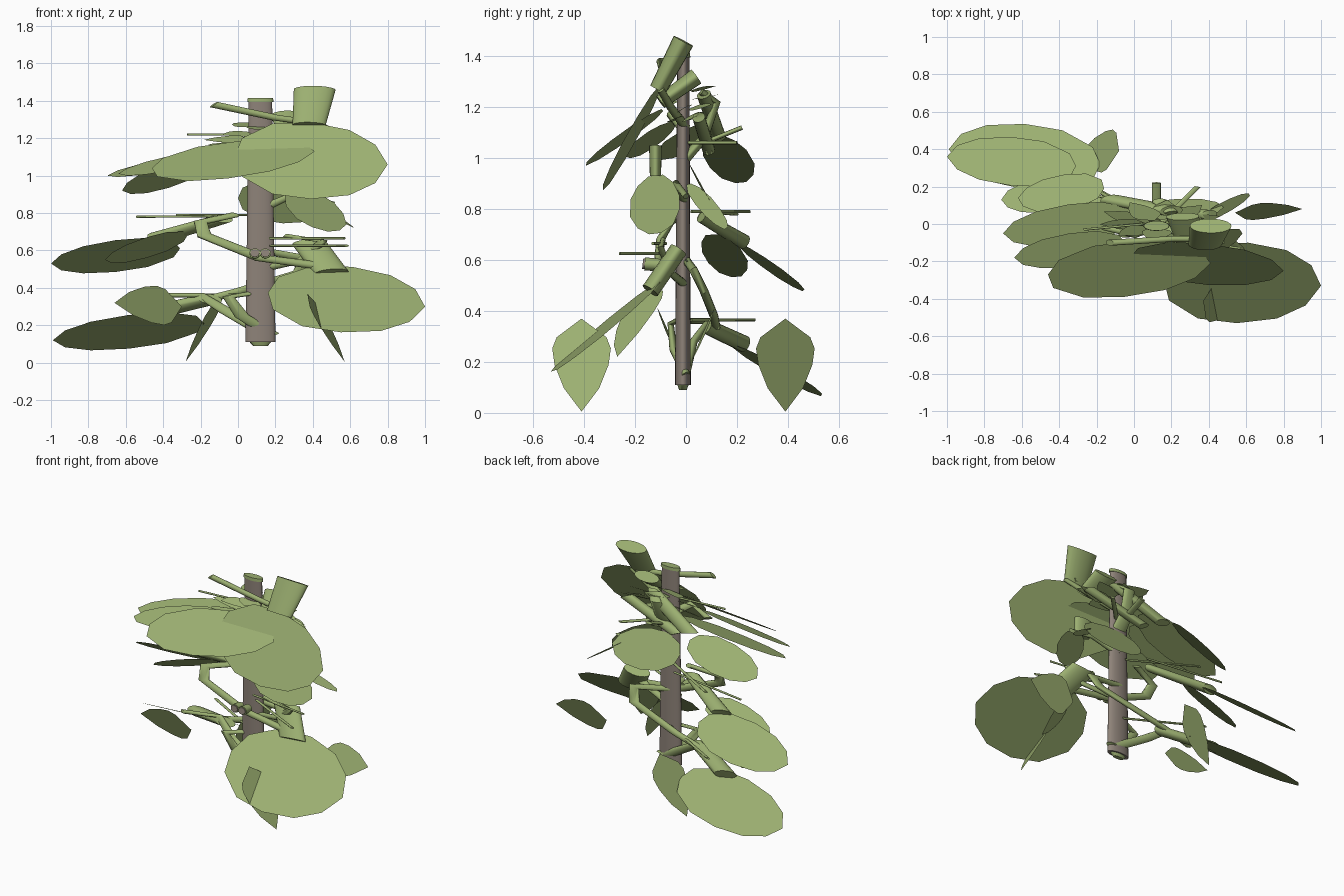
import bpy, bmesh, math
from mathutils import Vector

if "Cube" in bpy.data.objects:
    bpy.data.objects.remove(bpy.data.objects["Cube"])

STRETCH = 2.6  # the whole plant is flattened: tubes are wider along x


def material(name, rgb):
    m = bpy.data.materials.new(name)
    m.diffuse_color = (*rgb, 1)
    m.use_nodes = True
    m.node_tree.nodes["Principled BSDF"].inputs["Base Color"].default_value = m.diffuse_color
    return m


GREEN = material("leaf_green", (0.33, 0.43, 0.165))
BROWN = material("bark_brown", (0.27, 0.225, 0.19))


def finish(bm, name, mat, smooth=False):
    me = bpy.data.meshes.new(name)
    bmesh.ops.recalc_face_normals(bm, faces=bm.faces[:])
    bm.to_mesh(me)
    bm.free()
    me.materials.append(mat)
    ob = bpy.data.objects.new(name, me)
    bpy.context.collection.objects.link(ob)
    if smooth:
        bpy.context.view_layer.objects.active = ob
        ob.select_set(True)
        bpy.ops.object.shade_smooth_by_angle(angle=math.radians(50))
        ob.select_set(False)
    return ob


BROAD = [(.05, .5), (.25, .92), (.5, 1), (.75, .85), (.92, .5)]
KITE = [(.2, .85), (.32, 1), (.5, .92), (.75, .6)]


def leaf(name, base, tip, half, shape=BROAD):
    """Flat blade from base to tip; half is the half-width vector."""
    b, t, h = Vector(base), Vector(tip), Vector(half)
    pts = [b] + [b.lerp(t, u) + h * w for u, w in shape] + [t]
    pts += [b.lerp(t, u) - h * w for u, w in reversed(shape)]
    bm = bmesh.new()
    bm.faces.new([bm.verts.new(p) for p in pts])
    return finish(bm, name, GREEN)


def tube(name, path, r0, r1, mat=GREEN, sides=20, stretch=STRETCH):
    """Capped tapering tube along a path, stretched along x."""
    pts = [Vector((x / stretch, y, z)) for x, y, z in path]
    bm = bmesh.new()
    rings = []
    for i, p in enumerate(pts):
        d = (pts[min(i + 1, len(pts) - 1)] - pts[max(i - 1, 0)]).normalized()
        ref = Vector((0, 1, 0)) if abs(d.y) < .9 else Vector((1, 0, 0))
        u = d.cross(ref).normalized()
        v = d.cross(u)
        r = r0 + (r1 - r0) * i / (len(pts) - 1)
        ring = []
        for k in range(sides):
            a = 2 * math.pi * k / sides
            q = p + (u * math.cos(a) + v * math.sin(a)) * r
            ring.append(bm.verts.new((q.x * stretch, q.y, q.z)))
        rings.append(ring)
    for a, b in zip(rings, rings[1:]):
        for k in range(sides):
            n = (k + 1) % sides
            bm.faces.new((a[k], a[n], b[n], b[k]))
    bm.faces.new(rings[0])
    bm.faces.new(rings[-1])
    return finish(bm, name, mat, True)


# trunk with green ends
tube("trunk", [(.12, -.012, .11), (.12, -.012, .75), (.12, -.01, 1.41)], .031, .024, BROWN)
tube("trunk_foot", [(.12, -.012, .09), (.12, -.012, .115)], .015, .024)
tube("trunk_cap", [(.12, -.01, 1.395), (.12, -.01, 1.415)], .027, .026)

# large upper leaves
leaf("upper_leaf_right", (-.02, -.18, 1.1), (.80, -.25, 1.06), (.0, .11, .205))
leaf("upper_leaf_front", (-.46, -.27, 1.04), (.41, -.21, 1.13), (.03, .15, .1))
leaf("upper_leaf_left", (0, .04, 1.13), (-.7, -.05, 1.0), (0, .11, .035))
leaf("upper_leaf_left_front", (-.05, -.1, 1.13), (-.64, -.18, 1.01), (0, .09, .04))
leaf("upper_leaf_back", (-.16, .19, 1.07), (-.62, .14, .92), (.02, .1, -.06))

# middle leaves
leaf("middle_leaf_front", (.25, -.19, .89), (.58, -.05, .74), (.02, .07, .09))
leaf("middle_leaf_right", (0, .06, .88), (.48, .09, .84), (0, .06, -.115))
leaf("middle_leaf_right_low", (.34, .02, .9), (.62, .15, .72), (.03, .05, -.01))
leaf("middle_leaf_left", (-.31, .31, .61), (-1.0, .36, .53), (0, .13, -.085))
leaf("middle_leaf_back", (-.27, .17, .68), (-.71, .13, .55), (0, .09, -.055))

# lower leaves
leaf("lower_leaf_right", (.16, -.3, .375), (1.0, -.33, .3), (.03, .215, .175))
leaf("lower_leaf_left", (-.18, .32, .21), (-.99, .4, .12), (0, .175, -.09))
leaf("inner_leaf", (.38, -.13, .5), (.52, -.27, .22), (.05, .08, .04), KITE)
leaf("hanging_leaf_front", (.37, -.41, .37), (.57, -.41, .005), (.03, .115, 0), KITE)
leaf("hanging_leaf_back", (-.08, .39, .37), (-.28, .39, .005), (.03, .115, 0), KITE)
for s, name in ((1, "side_leaf_left"), (-1, "side_leaf_right")):
    leaf(name, (.12 - s * .42, -.06 * s, .3), (.12 - s * .78, -.08 * s, .32),
         (-.02 * s, -.045 * s, .105), KITE)

# thick cut stalks
tube("top_stalk", [(.38, -.11, 1.27), (.41, -.01, 1.46)], .034, .043)
tube("top_cross_stalk", [(.3, -.1, 1.22), (.26, .04, 1.32)], .028, .034)
tube("upper_stalk", [(.32, -.12, .93), (.31, -.12, 1.05)], .022, .025)
tube("middle_stalk", [(.5, -.14, .48), (.38, -.03, .64)], .036, .036)
tube("left_stalk", [(-.42, .23, .67), (-.08, .06, .77)], .03, .024)
tube("lower_stalk", [(-.45, .23, .27), (-.15, .08, .34)], .033, .03)
tube("crown_stalk_back", [(-.12, .13, 1.08), (.2, .07, 1.25)], .028, .028)
tube("crown_stalk_right", [(0, .09, 1.03), (.4, .05, 1.16)], .025, .025)

# bent stems growing from the trunk
tube("bent_stem_left", [(.14, 0, .16), (-.07, .03, .28), (-.2, .09, .36), (-.42, .02, .36)], .018, .012)
tube("bent_stem_front", [(.42, -.12, .52), (.12, -.11, .56), (-.18, -.1, .68),
                         (-.2, -.06, .75), (-.02, 0, .79)], .02, .014)
tube("bent_stem_back", [(.12, 0, .6), (.36, .03, .56), (.33, .07, .48),
                        (0, .11, .38), (-.2, .12, .33)], .017, .017)
tube("bent_stem_foot", [(.18, 0, .15), (.02, -.05, .25), (-.05, -.06, .35), (.12, 0, .38)], .017, .012)
tube("bent_stem_right", [(.12, 0, .5), (.35, -.06, .55), (.45, -.1, .65), (.25, -.09, .68)], .017, .01)
tube("upper_stem_front", [(.42, -.08, 1.28), (.2, -.08, 1.31), (-.13, -.1, 1.38)], .015, .016)
tube("upper_stem_back", [(.12, 0, 1.0), (.12, .07, 1.08), (.14, .12, 1.22), (.2, .06, 1.26)], .02, .014)
tube("upper_stem_left", [(.12, 0, 1.1), (0, -.06, 1.17), (-.15, -.02, 1.13)], .018, .014)
tube("upper_stem_right", [(.12, 0, 1.12), (.28, -.06, 1.2), (.46, -.1, 1.27)], .018, .014)
tube("middle_stem_right", [(.12, 0, .82), (.3, -.04, .9), (.5, 0, .85)], .016, .012)

# pair of cut twig ends on the front: green collar around a brown core
for i, x in enumerate((.09, .146)):
    tube(f"twig_collar_{i}", [(x, -.1, .58), (x, -.162, .585)], .024, .026, GREEN, 20, 1.15)
    tube(f"twig_core_{i}", [(x, -.12, .58), (x, -.17, .586)], .021, .021, BROWN, 20, 1.15)

# thin level twigs
tube("twig_left", [(-.54, .2, .78), (0, .12, .785)], .006, .006)
tube("twig_left_back", [(-.32, .25, .79), (.08, .02, .79)], .006, .006)
tube("twig_right", [(.17, -.08, .665), (.57, -.13, .665)], .006, .006)
tube("twig_right_front", [(.18, -.06, .625), (.58, -.26, .625)], .006, .006)
tube("twig_low", [(.1, .02, .365), (-.35, .27, .365)], .006, .006)
tube("twig_top", [(-.27, -.03, 1.22), (.05, 0, 1.22)], .006, .006)
tube("twig_back", [(.12, .02, 1.04), (.12, .22, 1.12)], .009, .009)
tube("twig_back_right", [(.14, 0, 1.06), (.34, .2, 1.06)], .007, .007)

# small leaves clustered around the crown, tilted to the front
for i in range(10):
    a = 2 * math.pi * i / 10 + .2
    c, s = math.cos(a), math.sin(a)
    z = 1.16 + .035 * (i % 4)
    leaf(f"crown_leaf_{i}", (.14 + .06 * c, .02 * s, z), (.14 + .33 * c, .02 + .11 * s, z + .02 * s),
         (-.08 * s, .032 * c, .02 * c), KITE)
